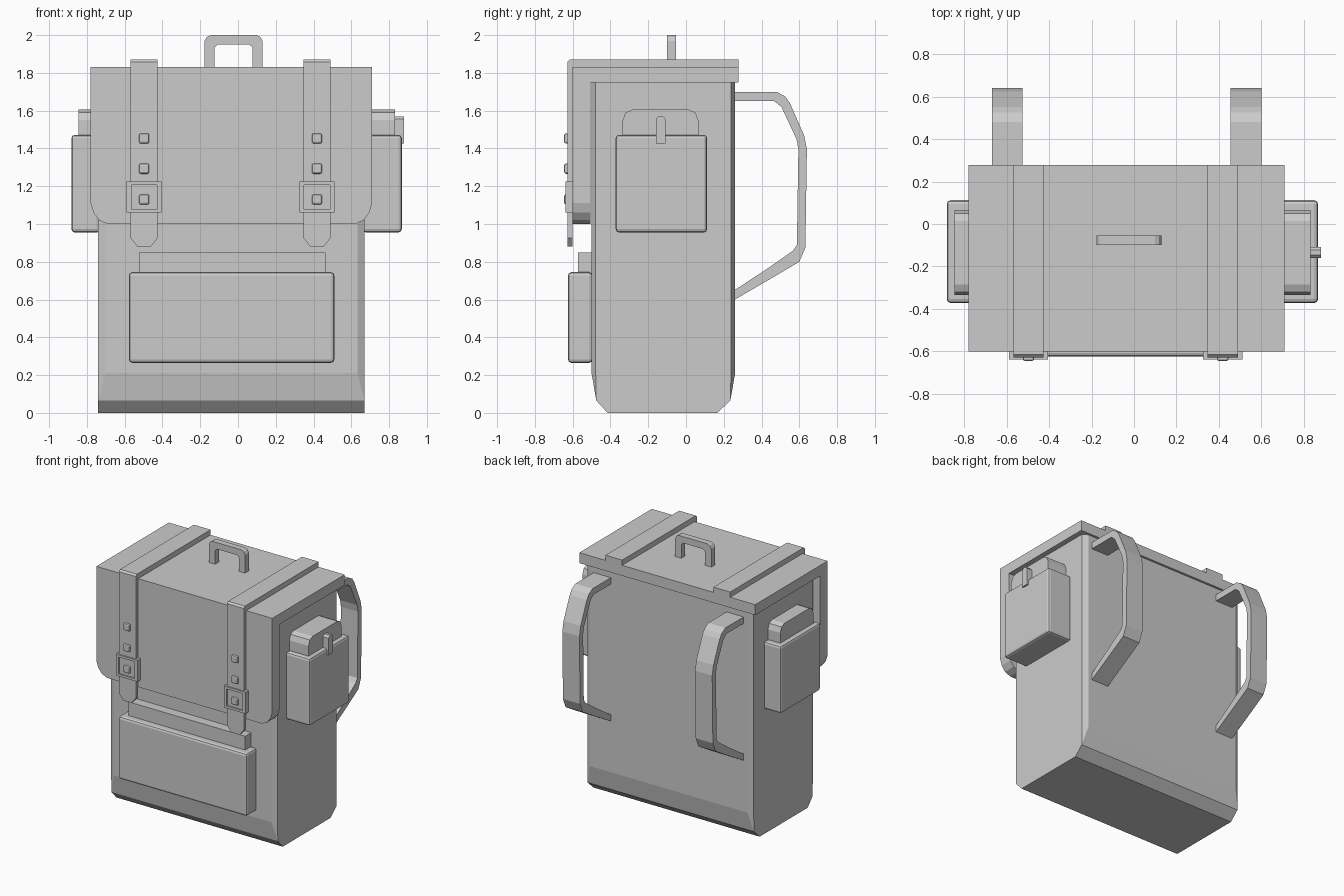
import bpy, bmesh
from mathutils import Vector

old = bpy.data.objects.get("Cube")
if old:
    bpy.data.objects.remove(old)

GREY = (0.6, 0.6, 0.6, 1.0)
canvas = bpy.data.materials.new("light grey")
canvas.use_nodes = True
canvas.diffuse_color = GREY
canvas.node_tree.nodes["Principled BSDF"].inputs["Base Color"].default_value = GREY


def finish(name, bm, bevel=0, segments=2):
    """Turn a bmesh into a named object, with optional rounded edges."""
    bmesh.ops.recalc_face_normals(bm, faces=bm.faces)
    mesh = bpy.data.meshes.new(name)
    bm.to_mesh(mesh)
    bm.free()
    mesh.materials.append(canvas)
    obj = bpy.data.objects.new(name, mesh)
    bpy.context.collection.objects.link(obj)
    if bevel:
        mod = obj.modifiers.new("Bevel", 'BEVEL')
        mod.width = bevel
        mod.segments = segments
    return obj


def box(name, x, y, z, bevel=0, segments=2):
    """Box from (low, high) pairs on each axis."""
    bm = bmesh.new()
    bmesh.ops.create_cube(bm, size=1)
    for v in bm.verts:
        v.co = [lo + (c + 0.5) * (hi - lo) for c, (lo, hi) in zip(v.co, (x, y, z))]
    return finish(name, bm, bevel, segments)


def prism(name, outline, axis, low, high):
    """Extrude a flat outline along x or y; outline is (y, z) or (x, z)."""
    bm = bmesh.new()
    place = (lambda a, b: (low, a, b)) if axis == 'x' else (lambda a, b: (a, low, b))
    face = bm.faces.new([bm.verts.new(place(a, b)) for a, b in outline])
    new = bmesh.ops.extrude_face_region(bm, geom=[face])["geom"]
    step = Vector((high - low, 0, 0) if axis == 'x' else (0, high - low, 0))
    bmesh.ops.translate(bm, vec=step, verts=[g for g in new if isinstance(g, bmesh.types.BMVert)])
    return finish(name, bm)


def body():
    """Bag body lofted through rings (z, front, back, corner cut)."""
    left, right = -0.74, 0.67
    bm = bmesh.new()
    rings = []
    for z, f, b, cut in ((0, -0.415, 0.165, 0), (0.065, -0.475, 0.235, 0),
                         (0.21, -0.5, 0.26, 1), (1.75, -0.5, 0.26, 1)):
        cx, cy = 0.038 * cut, 0.022 * cut
        pts = [(left + cx, f), (right - cx, f), (right, f + cy), (right, b - cy),
               (right - cx, b), (left + cx, b), (left, b - cy), (left, f + cy)]
        rings.append([bm.verts.new((x, y, z)) for x, y in pts])
    for lower, upper in zip(rings, rings[1:]):
        for i in range(8):
            j = (i + 1) % 8
            bm.faces.new((lower[i], lower[j], upper[j], upper[i]))
    bm.faces.new(rings[0])
    bm.faces.new(rings[-1])
    bmesh.ops.remove_doubles(bm, verts=bm.verts, dist=0.001)
    bmesh.ops.dissolve_degenerate(bm, edges=bm.edges, dist=0.001)
    finish("bag_body", bm)


body()

# Lid and hanging front flap with rounded lower corners
box("lid", (-0.78, 0.71), (-0.6, 0.277), (1.75, 1.83))
prism("front_flap", [(-0.78, 1.75), (-0.78, 1.11), (-0.765, 1.06), (-0.735, 1.02),
                     (-0.69, 1.0), (0.62, 1.0), (0.665, 1.02), (0.695, 1.06),
                     (0.71, 1.11), (0.71, 1.75)], 'y', -0.6, -0.505)

# Closing straps with buckle frames and studs
for side, c in (("right", -0.497), ("left", 0.418)):
    w = 0.071
    prism(side + "_closing_strap",
          [(0.277, 1.83), (0.277, 1.87), (-0.615, 1.87), (-0.628, 1.857),
           (-0.628, 1.215), (-0.6, 1.215), (-0.6, 1.83)], 'x', c - w, c + w)
    prism(side + "_strap_tip",
          [(c - w, 1.215), (c - w, 0.925), (c - 0.035, 0.88), (c + 0.035, 0.88),
           (c + w, 0.925), (c + w, 1.215)], 'y', -0.628, -0.6)
    for k, (lo, hi) in enumerate(((1.06, 1.078), (1.207, 1.225))):
        box(f"{side}_buckle_bar_{k + 1}", (c - 0.092, c + 0.092), (-0.638, -0.598), (lo, hi))
    for s in (-1, 1):
        x = sorted((c + s * 0.068, c + s * 0.092))
        box(f"{side}_buckle_post_{'inner' if s > 0 else 'outer'}", x, (-0.638, -0.598), (1.078, 1.207))
    for k, z in enumerate((1.13, 1.293, 1.453)):
        box(f"{side}_stud_{k + 1}", (c - 0.027, c + 0.027), (-0.645, -0.61),
            (z - 0.027, z + 0.027), 0.01)

# Front pocket
box("front_pocket", (-0.578, 0.51), (-0.625, -0.495), (0.265, 0.745), 0.018)
box("front_pocket_top", (-0.525, 0.462), (-0.573, -0.495), (0.72, 0.85))

# Side pockets with rounded tops
top = [(-0.335, 1.44), (-0.335, 1.55), (-0.32, 1.59), (-0.285, 1.605),
       (0.015, 1.605), (0.05, 1.59), (0.065, 1.55), (0.065, 1.44)]
for side, wall, out, inset in (("right", -0.73, -0.882, -0.845), ("left", 0.66, 0.867, 0.832)):
    box(side + "_pocket", sorted((wall, out)), (-0.372, 0.112), (0.955, 1.472), 0.018)
    prism(side + "_pocket_top", top, 'x', wall, inset)

# Pull tab on the left pocket
prism("pocket_tab", [(-0.16, 1.425), (-0.16, 1.555), (-0.145, 1.57), (-0.122, 1.57),
                     (-0.108, 1.555), (-0.108, 1.425)], 'x', 0.82, 0.88)

# Carry handle
prism("carry_handle",
      [(-0.177, 1.82), (-0.177, 1.97), (-0.165, 1.99), (-0.145, 2.0), (0.098, 2.0),
       (0.118, 1.99), (0.13, 1.97), (0.13, 1.82), (0.077, 1.82), (0.077, 1.935),
       (0.06, 1.95), (-0.107, 1.95), (-0.124, 1.935), (-0.124, 1.82)], 'y', -0.1, -0.053)

# Shoulder straps on the back
outer = [(0.25, 1.7), (0.48, 1.7), (0.525, 1.675), (0.55, 1.64), (0.625, 1.47),
         (0.64, 1.395), (0.632, 0.875), (0.6, 0.8), (0.465, 0.72), (0.25, 0.595)]
inner = [(0.25, 1.65), (0.467, 1.65), (0.505, 1.62), (0.585, 1.45), (0.595, 1.395),
         (0.587, 0.89), (0.568, 0.86), (0.44, 0.77), (0.25, 0.645)]
for side, lo, hi in (("right", -0.67, -0.525), ("left", 0.455, 0.6)):
    prism(side + "_shoulder_strap", outer + inner[::-1], 'x', lo, hi)
